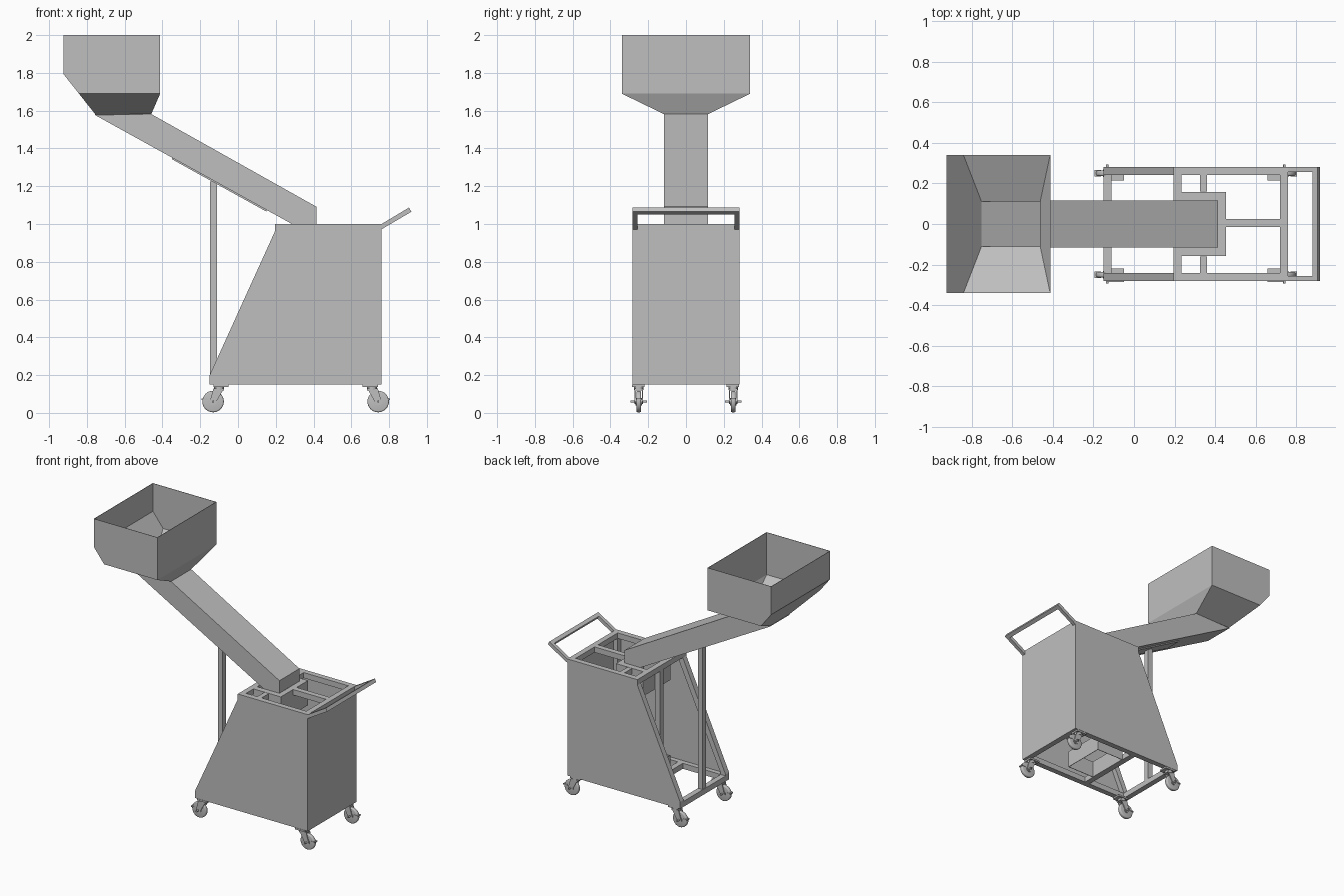
import bpy, bmesh, math
from mathutils import Vector

cube = bpy.data.objects.get("Cube")
if cube:
    bpy.data.objects.remove(cube, do_unlink=True)

grey = bpy.data.materials.new("plain grey")
grey.use_nodes = True
COLOUR = (0.52, 0.52, 0.52, 1)
grey.diffuse_color = COLOUR
grey.node_tree.nodes["Principled BSDF"].inputs["Base Color"].default_value = COLOUR


def finish(name, bm):
    bmesh.ops.recalc_face_normals(bm, faces=bm.faces)
    mesh = bpy.data.meshes.new(name)
    bm.to_mesh(mesh)
    bm.free()
    mesh.materials.append(grey)
    obj = bpy.data.objects.new(name, mesh)
    bpy.context.collection.objects.link(obj)
    return obj


def box(name, x, y, z):
    """Box from three (low, high) ranges."""
    bm = bmesh.new()
    bmesh.ops.create_cube(bm, size=1)
    for v in bm.verts:
        v.co = [r[0] if c < 0 else r[1] for c, r in zip(v.co, (x, y, z))]
    return finish(name, bm)


def prism(name, profile, y0, y1, open_edges=(), caps=True):
    """Extrude an x-z profile along y; listed edges stay open."""
    bm = bmesh.new()
    a = [bm.verts.new((x, y0, z)) for x, z in profile]
    b = [bm.verts.new((x, y1, z)) for x, z in profile]
    if caps:
        bm.faces.new(a)
        bm.faces.new(b)
    n = len(profile)
    for i in range(n):
        if i not in open_edges:
            j = (i + 1) % n
            bm.faces.new((a[i], a[j], b[j], b[i]))
    return finish(name, bm)


def cylinder(name, centre, radius, width, axis="Y", sides=32, bevel=0):
    bm = bmesh.new()
    bmesh.ops.create_cone(bm, cap_ends=True, segments=sides, radius1=radius,
                          radius2=radius, depth=width)
    if bevel:
        rims = [e for e in bm.edges if abs(e.verts[0].co.z - e.verts[1].co.z) < 1e-5]
        bmesh.ops.bevel(bm, geom=rims, offset=bevel, segments=3, affect="EDGES", profile=0.5)
    for v in bm.verts:
        c = v.co.copy()
        v.co = Vector(centre) + (Vector((c.x, c.z, c.y)) if axis == "Y" else c)
    obj = finish(name, bm)
    bpy.ops.object.select_all(action="DESELECT")
    bpy.context.view_layer.objects.active = obj
    obj.select_set(True)
    bpy.ops.object.shade_smooth_by_angle(angle=math.radians(35))
    return obj


def thicken(obj, amount):
    mod = obj.modifiers.new("sheet", "SOLIDIFY")
    mod.thickness = amount
    mod.offset = -1


T = 0.04            # frame tube
W = 0.282           # half width of cabinet
L, R = -0.15, 0.76  # cabinet ends
S = 0.195           # start of flat top
LOW, TOP = 0.15, 1.0

# Cabinet sheets
side = [(L, LOW), (R, LOW), (R, TOP), (S, TOP), (S, 0.96), (L, 0.2)]
for name, s in (("back", 1), ("front", -1)):
    prism(name + "_side_panel", side, s * W, s * (W - 0.005))
    y = sorted((s * (W - 0.005), s * (W - T)))
    box(name + "_lower_rail", (L, R), y, (LOW, LOW + T))
    box(name + "_upper_rail", (S, R), y, (TOP - T, TOP))
    box(name + "_end_post", (R - T, R - 0.005), y, (LOW, TOP))
    prism(name + "_sloped_rail", [(L, LOW + T), (L, 0.2), (S, 0.96), (S, TOP),
          (S + T, TOP), (S + T, 0.95), (L + T, 0.2), (L + T, LOW + T)], *y)
    # Short ties and outlet collar
    box(name + "_top_tie", (0.325, 0.36), sorted((s * 0.16, s * (W - T))), (TOP - T, TOP))
    box(name + "_collar_side", (S, 0.455), sorted((s * 0.115, s * 0.157)), (TOP - T, TOP))
box("end_panel", (R - 0.005, R), (-W, W), (LOW, TOP))

# Cross members
inner = (T - W, W - T)
for name, x in (("outer", (L, L + T)), ("middle", (S, S + T)), ("end", (R - T, R - 0.005))):
    box(name + "_lower_crossbar", x, inner, (LOW, LOW + T))
    if name != "outer":
        box(name + "_upper_crossbar", x, inner, (TOP - T, TOP))
box("collar_end", (0.415, 0.455), (-0.157, 0.157), (TOP - T, TOP))
box("centre_beam", (0.455, R - T), (-0.015, 0.025), (TOP - T, TOP))
box("inner_post", (S, S + T), (-0.02, 0.02), (LOW + T, TOP - T))

# Outlet ducts, open above and below
for name, z0, z1 in (("upper_duct", 0.82, 0.96), ("lower_duct", 0.15, 0.27)):
    duct = prism(name, [(S + T, z0), (0.455, z0), (0.455, z1), (S + T, z1)],
                 -0.157, 0.157, open_edges=(0, 2))
    thicken(duct, 0.005)

# Chute, support post and mounting plate
chute = [(-0.755, 1.58), (-0.46, 1.58), (0.412, 1.09), (0.412, TOP), (0.29, TOP)]
thicken(prism("chute", chute, -0.113, 0.113, open_edges=(0, 3)), 0.004)
box("chute_post", (-0.147, -0.11), (-0.02, 0.02), (LOW + T, 1.225))
prism("chute_mount", [(-0.35, 1.355), (0.15, 1.078), (0.15, 1.066), (-0.35, 1.343)], -0.06, 0.06)

# Hopper: open sheet funnel
bm = bmesh.new()
x0, x1, h = -0.925, -0.412, 0.34
rows = {}
for s in (-1, 1):
    pts = [(x0, h, 2), (x1, h, 2), (x1, h, 1.69), (-0.842, h, 1.69), (x0, h, 1.795),
           (-0.755, 0.113, 1.58), (-0.46, 0.113, 1.58)]
    rows[s] = [bm.verts.new((x, s * y, z)) for x, y, z in pts]
    v = rows[s]
    bm.faces.new(v[:5])
    bm.faces.new((v[3], v[2], v[6], v[5]))
a, b = rows[-1], rows[1]
bm.faces.new((a[0], a[4], b[4], b[0]))
bm.faces.new((a[1], a[2], b[2], b[1]))
bm.faces.new((a[2], a[6], b[6], b[2]))
bm.faces.new((a[4], a[3], a[5], b[5], b[3], b[4]))
thicken(finish("hopper", bm), 0.004)

# Push handle
arm = [(R, TOP), (0.905, 1.087), (0.918, 1.065), (R, 0.972)]
for name, s in (("back", 1), ("front", -1)):
    prism(name + "_handle_arm", arm, s * W, s * (W - 0.026))
prism("handle_grip", [(0.882, 1.073), (0.905, 1.087), (0.918, 1.065), (0.895, 1.051)], -W, W)


# Swivel castors
def castor(name, x, y, d):
    wx = x + d * 0.032
    box(name + "_plate", sorted((x - d * 0.05, x + d * 0.03)),
        (y - 0.035, y + 0.03), (0.138, LOW))
    cylinder(name + "_swivel", (x, y, 0.13), 0.026, 0.02, "Z", 24)
    cylinder(name + "_wheel", (wx, y, 0.06), 0.057, 0.026, bevel=0.008)
    cylinder(name + "_hub", (wx, y, 0.06), 0.02, 0.036, sides=20)
    cylinder(name + "_axle", (wx, y, 0.06), 0.006, 0.085, sides=12)
    fork = [(x - d * 0.026, 0.13), (x + d * 0.03, 0.13), (wx + d * 0.018, 0.06),
            (wx, 0.046), (wx - d * 0.018, 0.06)]
    for i, s in enumerate((-1, 1)):
        prism(name + "_fork_" + str(i + 1), fork, y + s * 0.016, y + s * 0.022)
    box(name + "_fork_crown", (x - 0.026, x + 0.026), (y - 0.022, y + 0.022), (0.119, 0.127))
    box(name + "_brake_pedal", sorted((wx + d * 0.03, wx + d * 0.062)),
        (y - 0.016, y + 0.016), (0.068, 0.076))


for end, x, d in (("outer", -0.1, -1), ("end", 0.71, 1)):
    for name, s in (("back", 1), ("front", -1)):
        castor(name + "_" + end + "_castor", x, s * 0.25, d)
